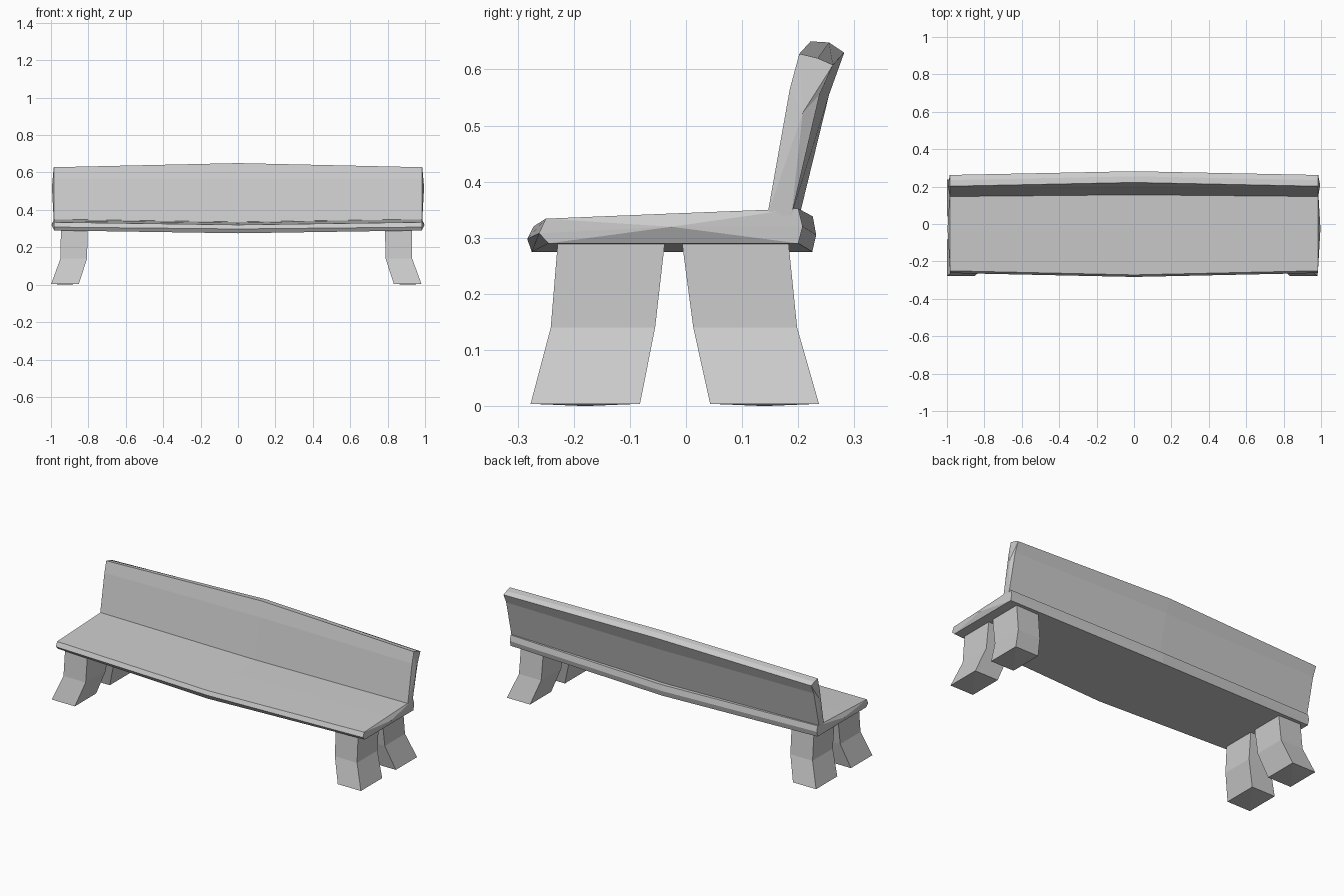
import bpy
import bmesh
from mathutils import Vector

cube = bpy.data.objects.get("Cube")
if cube:
    bpy.data.objects.remove(cube)

grey = bpy.data.materials.new("stone grey")
grey.use_nodes = True
COLOUR = (0.6, 0.6, 0.6, 1)
grey.diffuse_color = COLOUR
grey.node_tree.nodes["Principled BSDF"].inputs["Base Color"].default_value = COLOUR


def loft(name, rings, bulge):
    """Skin a row of matching rings; each cap is a fan pushed out by bulge."""
    bm = bmesh.new()
    loops = [[bm.verts.new(p) for p in ring] for ring in rings]
    for a, b in zip(loops, loops[1:]):
        for i in range(len(a)):
            j = (i + 1) % len(a)
            bm.faces.new((a[i], a[j], b[j], b[i]))
    for loop, sign in ((loops[0], -1), (loops[-1], 1)):
        mid = sum((v.co for v in loop), Vector()) / len(loop)
        tip = bm.verts.new(mid + Vector(bulge) * sign)
        for i in range(len(loop)):
            bm.faces.new((loop[i], loop[(i + 1) % len(loop)], tip))
    bmesh.ops.recalc_face_normals(bm, faces=bm.faces)
    mesh = bpy.data.meshes.new(name)
    bm.to_mesh(mesh)
    bm.free()
    mesh.materials.append(grey)
    bpy.context.collection.objects.link(bpy.data.objects.new(name, mesh))


def plank(name, end, middle, half, bulge):
    """Long board with one profile at both ends and another at the middle."""
    rings = [[(x, y, z) for y, z in prof]
             for x, prof in ((-half, end), (0, middle), (half, end))]
    loft(name, rings, (bulge, 0, 0))


# Seat board, thicker and deeper at the middle
seat_end = [(-0.245, 0.29), (-0.262, 0.308), (-0.25, 0.334), (-0.03, 0.343),
            (0.2, 0.352), (0.208, 0.32), (0.2, 0.29)]
seat_middle = [(-0.275, 0.275), (-0.283, 0.298), (-0.272, 0.32), (-0.03, 0.33),
               (0.226, 0.338), (0.232, 0.305), (0.225, 0.275)]
plank("seat", seat_end, seat_middle, 0.983, 0.014)

# Leaning backrest, bowed to the rear
back_end = [(0.145, 0.34), (0.185, 0.565), (0.202, 0.628), (0.235, 0.62),
            (0.262, 0.608), (0.238, 0.555), (0.188, 0.34)]
back_middle = [(0.155, 0.33), (0.2, 0.565), (0.222, 0.65), (0.255, 0.648),
               (0.282, 0.63), (0.255, 0.555), (0.2, 0.33)]
plank("backrest", back_end, back_middle, 0.985, 0.01)


# Flared legs: each level is inner x, outer x, y from, y to, z
def leg(name, side, levels):
    rings = []
    for x0, x1, y0, y1, z in levels:
        a, b = side * x0 - 0.009, side * x1 - 0.009
        rings.append([(a, y0, z), (b, y0, z), (b, y1, z), (a, y1, z)])
    loft(name, rings, (0, 0, 0.004))


FRONT = [(-0.277, -0.082), (-0.241, -0.055), (-0.228, -0.037)]
REAR = [(0.043, 0.237), (0.013, 0.198), (-0.008, 0.182)]
SHAPE = [(0.842, 0.99, 0.004), (0.798, 0.94, 0.14), (0.795, 0.938, 0.298)]
for side, hand in ((1, "left"), (-1, "right")):
    for row, depths in (("front", FRONT), ("rear", REAR)):
        levels = [(x0, x1, y0, y1, z)
                  for (x0, x1, z), (y0, y1) in zip(SHAPE, depths)]
        leg(f"{row}_{hand}_leg", side, levels)
